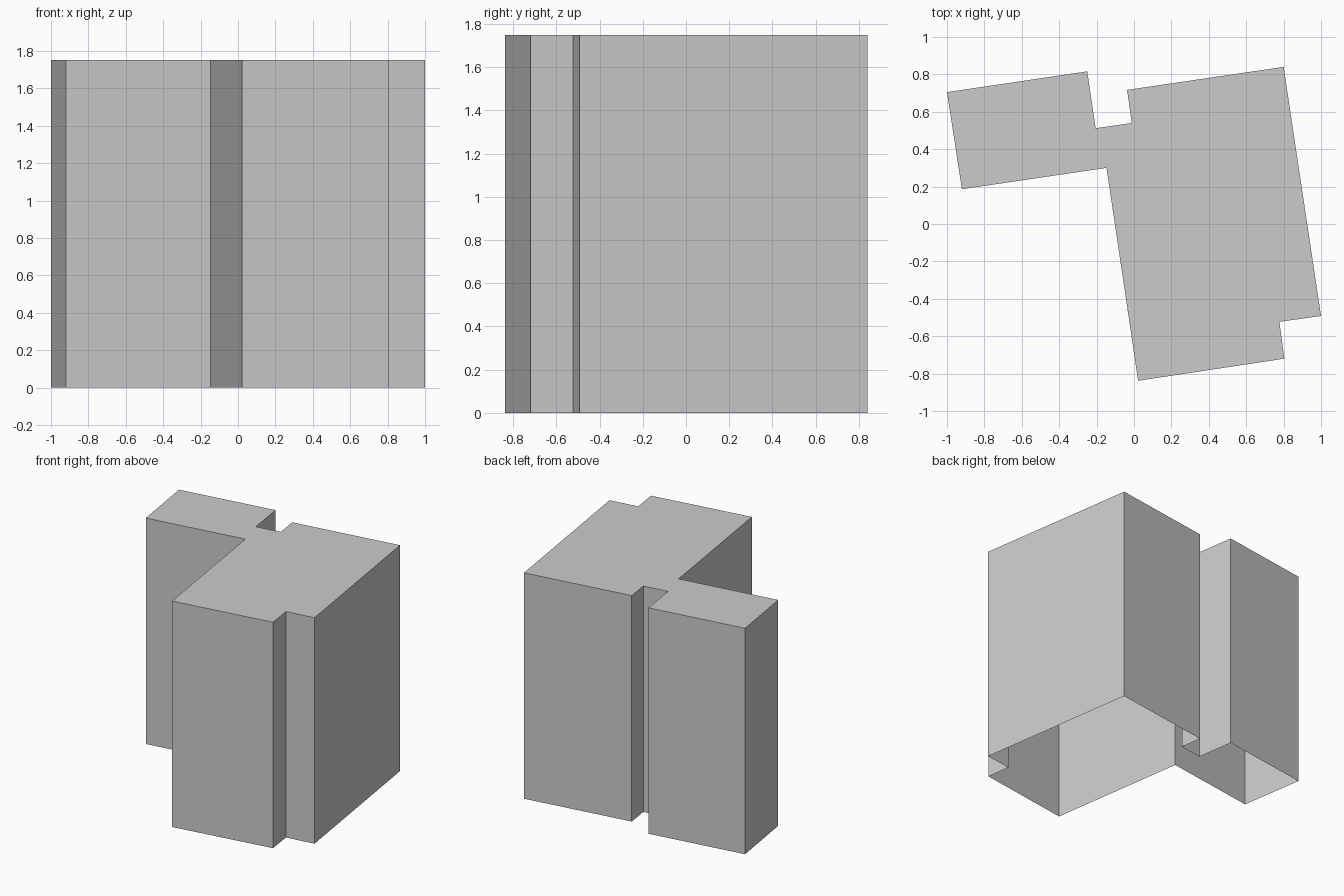
import bpy
import bmesh

if "Cube" in bpy.data.objects:
    bpy.data.objects.remove(bpy.data.objects["Cube"])

HEIGHT = 1.75

# Footprint corners, counter-clockwise from the front corner
FOOTPRINT = [
    (0.022, -0.838), (0.804, -0.72), (0.777, -0.523), (1.0, -0.492),
    (0.8, 0.84), (-0.037, 0.717), (-0.012, 0.54), (-0.205, 0.512),
    (-0.25, 0.816), (-1.0, 0.705), (-0.92, 0.186), (-0.147, 0.3),
]


def open_shell(name, outline, height):
    """Walls and flat roof over an outline, open underneath."""
    bm = bmesh.new()
    low = [bm.verts.new((x, y, 0)) for x, y in outline]
    high = [bm.verts.new((x, y, height)) for x, y in outline]
    count = len(outline)
    # Walls
    for i in range(count):
        j = (i + 1) % count
        bm.faces.new((low[i], low[j], high[j], high[i]))
    # Flat roof
    bm.faces.new(high)
    mesh = bpy.data.meshes.new(name)
    bm.to_mesh(mesh)
    bm.free()
    obj = bpy.data.objects.new(name, mesh)
    bpy.context.collection.objects.link(obj)
    return obj


# Building block with its side wing and notched corners
open_shell("building_shell", FOOTPRINT, HEIGHT)
